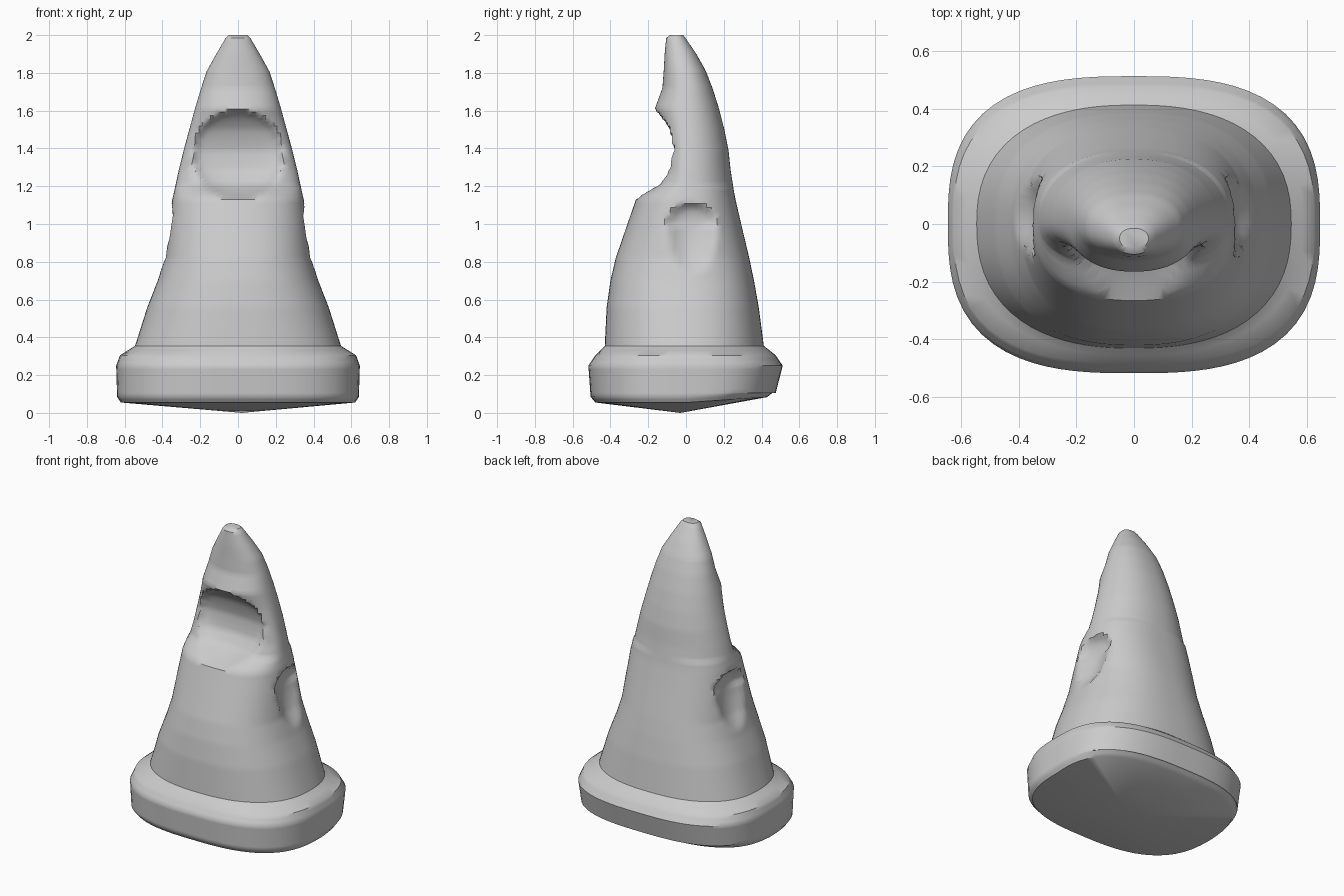
import bpy, bmesh, math

if "Cube" in bpy.data.objects:
    bpy.data.objects.remove(bpy.data.objects["Cube"])

# Cross-sections: height, half width, front depth, back depth, y of widest point
PROFILE = [
    (0.055, 0.620, 0.480, 0.430, 0.00),
    (0.085, 0.640, 0.505, 0.470, 0.00),
    (0.250, 0.645, 0.517, 0.512, 0.00),
    (0.305, 0.625, 0.480, 0.475, 0.00),
    (0.355, 0.545, 0.430, 0.412, 0.00),
    (0.560, 0.480, 0.420, 0.385, 0.00),
    (0.700, 0.425, 0.400, 0.360, 0.00),
    (0.820, 0.388, 0.372, 0.335, 0.00),
    (1.000, 0.366, 0.310, 0.292, 0.00),
    (1.130, 0.348, 0.265, 0.262, 0.00),
    (1.155, 0.342, 0.240, 0.257, 0.00),
    (1.210, 0.330, 0.160, 0.248, 0.00),
    (1.280, 0.315, 0.125, 0.237, 0.00),
    (1.390, 0.288, 0.115, 0.225, 0.00),
    (1.500, 0.258, 0.130, 0.203, 0.00),
    (1.610, 0.228, 0.165, 0.175, 0.00),
    (1.720, 0.195, 0.125, 0.140, 0.00),
    (1.810, 0.165, 0.118, 0.105, -0.01),
    (1.900, 0.115, 0.113, 0.055, -0.03),
    (1.985, 0.065, 0.105, -0.003, -0.05),
    (2.000, 0.050, 0.085, -0.015, -0.05),
]
SEGMENTS = 80
STEP = 0.02


def section_rows():
    """Fill in evenly spaced rows between the profile sections."""
    rows = []
    for a, b in zip(PROFILE, PROFILE[1:]):
        n = max(1, round((b[0] - a[0]) / STEP))
        for i in range(n):
            t = i / n
            rows.append([p + (q - p) * t for p, q in zip(a, b)])
    rows.append(list(PROFILE[-1]))
    return rows


def outline(angle, half_w, front, back, yc, power):
    """Rounded-box outline with separate front and back depth."""
    c, s = math.cos(angle), math.sin(angle)
    depth = back - yc if s > 0 else front + yc
    r = (abs(c / half_w) ** power + abs(s / depth) ** power) ** (-1 / power)
    return r * c, yc + r * s


def bowl(u):
    return math.sqrt(1 - u) if u < 1 else 0.0


def carve(x, y, z):
    """Press the face hollow and the two side hollows into the cloak."""
    dx = dy = 0.0
    if y < 0 and z > 1.1:
        rz = 0.23 if z > 1.37 else 0.24
        dy = 0.09 * bowl((x / 0.235) ** 2 + ((z - 1.37) / rz) ** 2)
    if abs(x) > 0.2 and 0.6 < z < 1.15:
        rz = 0.12 if z > 0.99 else 0.26
        u = ((y - 0.03) / 0.13) ** 2 + ((z - 0.99) / rz) ** 2
        depth = bowl(u) if z > 0.99 else max(0, 1 - u)
        dx = -math.copysign(0.06 * depth, x)
    return x + dx, y + dy, z


bm = bmesh.new()
rings = []
for z, w, f, b, yc in section_rows():
    power = 2.8 if z < 0.32 else 2.4 if z < 1.2 else 2.2
    ring = []
    for i in range(SEGMENTS):
        x, y = outline(2 * math.pi * i / SEGMENTS, w, f, b, yc, power)
        lift = 0.03 * max(0, y) / 0.45 if z < 0.09 else 0
        ring.append(bm.verts.new(carve(x, y, z + lift)))
    rings.append(ring)

# Walls between neighbouring rings
for low, high in zip(rings, rings[1:]):
    for i in range(SEGMENTS):
        j = (i + 1) % SEGMENTS
        bm.faces.new((low[i], low[j], high[j], high[i]))

# Flat tip and shallow pointed underside
bm.faces.new(rings[-1])
bottom = bm.verts.new((0.02, -0.03, 0.0))
for i in range(SEGMENTS):
    bm.faces.new((rings[0][(i + 1) % SEGMENTS], rings[0][i], bottom))
bmesh.ops.recalc_face_normals(bm, faces=bm.faces)

mesh = bpy.data.meshes.new("hooded_piece")
bm.to_mesh(mesh)
bm.free()
piece = bpy.data.objects.new("hooded_piece", mesh)
bpy.context.collection.objects.link(piece)

# Plain grey finish
grey = bpy.data.materials.new("light_grey")
grey.diffuse_color = (0.6, 0.6, 0.6, 1)
grey.use_nodes = True
grey.node_tree.nodes["Principled BSDF"].inputs["Base Color"].default_value = grey.diffuse_color
mesh.materials.append(grey)

bpy.context.view_layer.objects.active = piece
piece.select_set(True)
bpy.ops.object.shade_smooth_by_angle(angle=math.radians(40))
